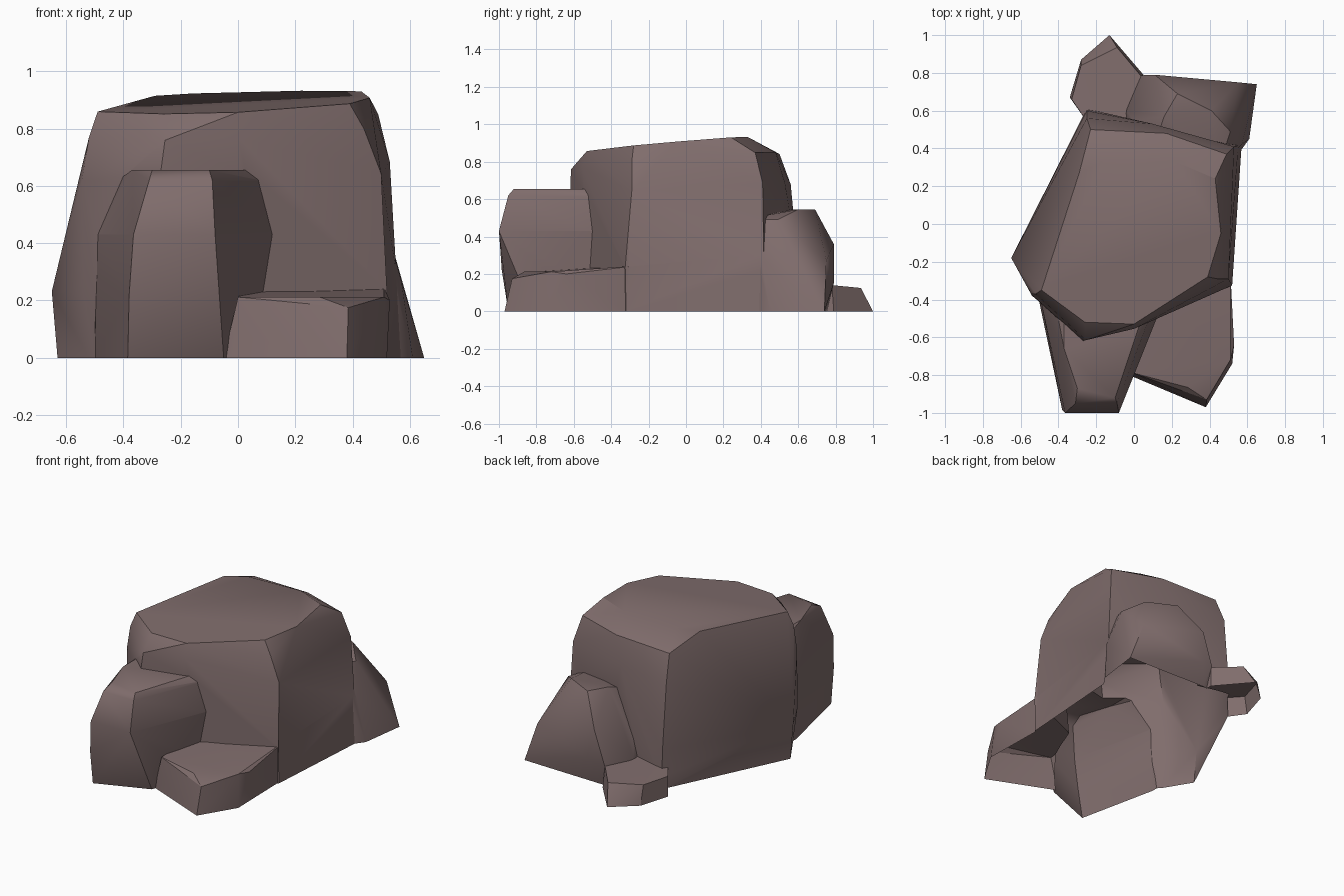
import bpy, bmesh, math

if "Cube" in bpy.data.objects:
    bpy.data.objects.remove(bpy.data.objects["Cube"])

stone = bpy.data.materials.new("brown stone")
stone.diffuse_color = (0.215, 0.152, 0.150, 1)
stone.use_nodes = True
stone.node_tree.nodes["Principled BSDF"].inputs["Base Color"].default_value = stone.diffuse_color


def rock(name, rings, tilt=(0, 0)):
    """Convex faceted rock from outlines {height: [(x, y), ...]}; tilt slopes the top."""
    bm = bmesh.new()
    for z, outline in rings.items():
        for x, y in outline:
            bm.verts.new((x, y, z * (1 + tilt[0] * x + tilt[1] * y)))
    hull = bmesh.ops.convex_hull(bm, input=bm.verts[:])
    loose = {g for g in hull["geom_interior"] + hull["geom_unused"]
             if isinstance(g, bmesh.types.BMVert)}
    bmesh.ops.delete(bm, geom=list(loose), context="VERTS")
    bmesh.ops.dissolve_limit(bm, angle_limit=math.radians(4),
                             verts=bm.verts[:], edges=bm.edges[:])
    bmesh.ops.recalc_face_normals(bm, faces=bm.faces[:])
    mesh = bpy.data.meshes.new(name)
    bm.to_mesh(mesh)
    bm.free()
    mesh.materials.append(stone)
    ob = bpy.data.objects.new(name, mesh)
    bpy.context.collection.objects.link(ob)
    return ob


# Large central boulder with a sloping top
boulder = rock("boulder", {
    0: [(-.63, -.18), (-.52, -.36), (-.3, -.58), (0, -.55), (.52, -.32),
        (.57, .42), (-.25, .61)],
    .24: [(-.65, -.18), (-.54, -.38), (-.28, -.61), (0, -.55), (.52, -.325),
          (.565, .42), (-.25, .60)],
    .65: [(-.545, -.37), (-.275, -.62), (0, -.56), (.50, -.29), (.53, .41),
          (.1, .53), (-.25, .56)],
    .81: [(-.52, -.37), (-.255, -.615), (0, -.555), (.44, -.29), (.49, .37),
          (.17, .48), (-.23, .5)],
    .9: [(-.49, -.35), (-.26, -.52), (0, -.53), (.39, -.28), (.46, -.05),
         (.43, .24), (.22, .33), (-.16, .33), (-.29, .27)],
}, (.028, .09))

# Tall rock leaning on the front left
front_tall = rock("front_tall_rock", {
    0: [(-.385, -.95), (-.05, -.82), (.06, -.5), (.06, -.3), (-.5, -.3), (-.5, -.42)],
    .22: [(-.38, -.985), (-.08, -.92), (.09, -.5)],
    .43: [(-.365, -1), (-.08, -1), (.12, -.5), (.12, -.3), (-.5, -.3), (-.49, -.42)],
    .62: [(-.31, -.95), (-.09, -.95), (.08, -.5), (.05, -.3), (-.42, -.4)],
    .655: [(-.3, -.87), (-.1, -.92), (.04, -.5), (.0, -.3), (-.37, -.3), (-.37, -.66)],
})

# Low slab on the front right
front_slab = rock("front_slab", {
    0: [(-.05, -.79), (.38, -.97), (.52, -.74), (.51, -.25), (0, -.25)],
    .175: [(.385, -.93)],
    .20: [(.53, -.64)],
    .212: [(0, -.79), (.285, -.865), (.51, -.72)],
    .245: [(.51, -.25), (.02, -.25)],
})

# Wedge rock at the back right
back_wedge = rock("back_wedge_rock", {
    0: [(.61, .45), (.65, .74), (.08, .755), (.0, .74), (-.06, .4), (.5, .3)],
    .15: [(.04, .787), (.11, .79), (-.04, .6)],
    .27: [(.57, .42), (.55, .75)],
    .36: [(.11, .79)],
    .49: [(.16, .5), (.51, .49), (.1, .4), (.45, .3)],
    .545: [(.16, .57), (.23, .69), (.41, .6)],
})

# Small flat stone at the back
back_small = rock("back_small_stone", {
    0: [(-.34, .67), (-.28, .87), (-.13, 1), (.05, .79), (.05, .5), (-.22, .5)],
    .125: [(-.28, .84), (-.09, .935), (-.33, .66)],
    .14: [(.04, .78), (.0, .5), (-.22, .5)],
})

# Merge the rocks into one shell
for part in (front_tall, front_slab, back_wedge, back_small):
    mod = boulder.modifiers.new(part.name, "BOOLEAN")
    mod.operation, mod.solver, mod.object = "UNION", "EXACT", part
bpy.context.view_layer.objects.active = boulder
boulder.select_set(True)
for mod in list(boulder.modifiers):
    bpy.ops.object.modifier_apply(modifier=mod.name)
for part in (front_tall, front_slab, back_wedge, back_small):
    bpy.data.objects.remove(part)
boulder.name = "rock_cluster"

# The underside is open
bm = bmesh.new()
bm.from_mesh(boulder.data)
floor = [f for f in bm.faces if all(v.co.z < .002 for v in f.verts)]
bmesh.ops.delete(bm, geom=floor, context="FACES")
bm.to_mesh(boulder.data)
bm.free()
bpy.ops.object.shade_smooth_by_angle(angle=math.radians(30))
